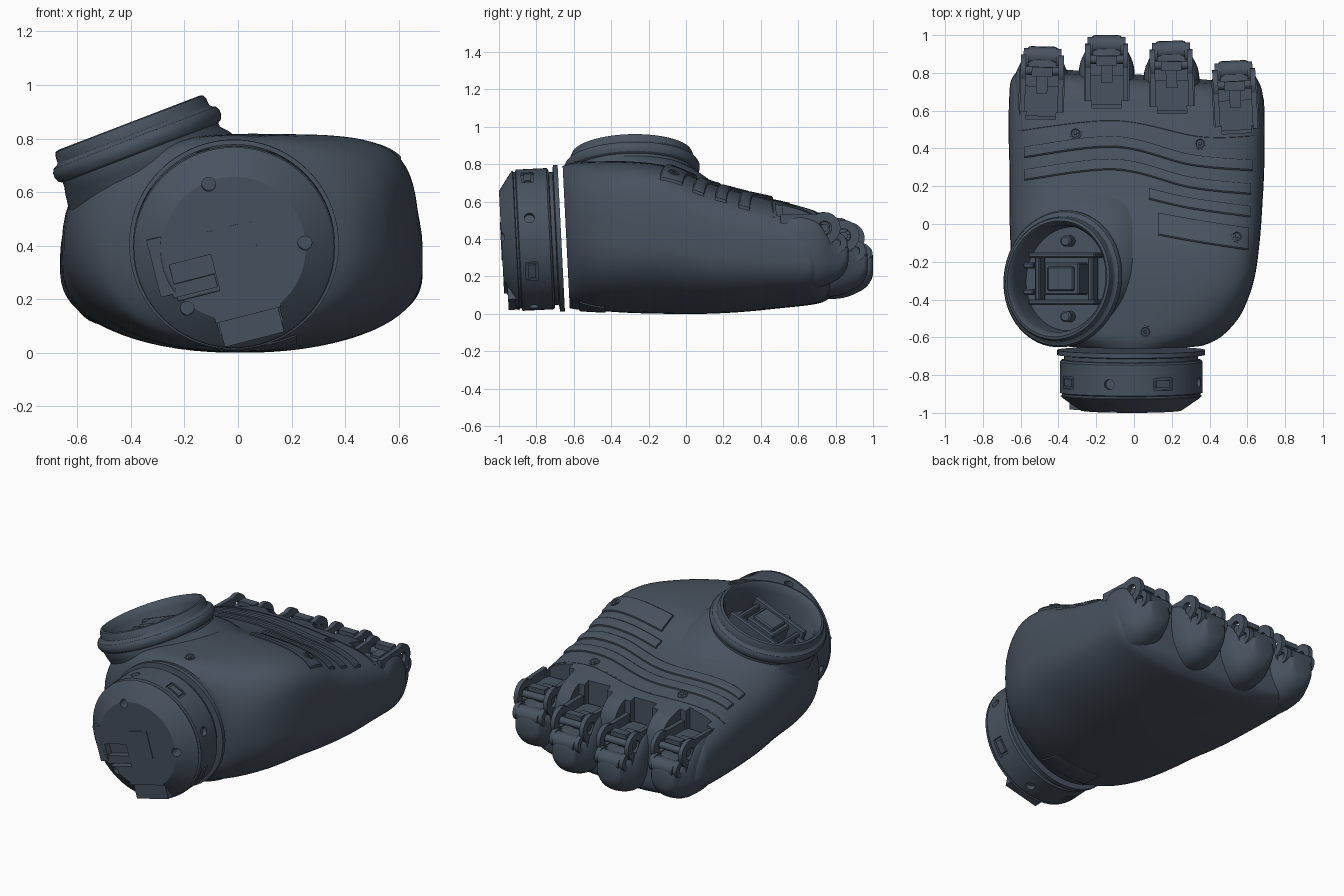
import bpy, bmesh, math
from mathutils import Vector, Matrix
from mathutils.bvhtree import BVHTree

if "Cube" in bpy.data.objects:
    bpy.data.objects.remove(bpy.data.objects["Cube"])

slate = bpy.data.materials.new("dark_slate")
slate.diffuse_color = (0.065, 0.085, 0.115, 1)
slate.use_nodes = True
slate.node_tree.nodes["Principled BSDF"].inputs["Base Color"].default_value = slate.diffuse_color


def finish(name, bm, mat=Matrix()):
    bm.transform(mat)
    bmesh.ops.recalc_face_normals(bm, faces=bm.faces)
    me = bpy.data.meshes.new(name)
    bm.to_mesh(me)
    bm.free()
    ob = bpy.data.objects.new(name, me)
    bpy.context.collection.objects.link(ob)
    me.materials.append(slate)
    return ob


def loft(bm, rings, closed=False):
    vs = [[bm.verts.new(p) for p in r] for r in rings]
    n = len(vs[0])
    pairs = list(zip(vs, vs[1:])) + ([(vs[-1], vs[0])] if closed else [])
    for a, b in pairs:
        for i in range(n):
            j = (i + 1) % n
            bm.faces.new((a[i], a[j], b[j], b[i]))
    if not closed:
        bm.faces.new(vs[0])
        bm.faces.new(vs[-1])
    return bm


def circle(r, z, n=48):
    return [(r * math.cos(2 * math.pi * i / n), r * math.sin(2 * math.pi * i / n), z) for i in range(n)]


def lathe(profile, n=48, closed=False):
    return loft(bmesh.new(), [circle(r, z, n) for r, z in profile], closed)


def add_box(bm, loc, size, mat=Matrix()):
    m = mat @ Matrix.Translation(loc) @ Matrix.Diagonal((*size, 1))
    bmesh.ops.create_cube(bm, size=1, matrix=m)


def add_cyl(bm, r, depth, mat):
    bmesh.ops.create_cone(bm, cap_ends=True, segments=24, radius1=r, radius2=r, depth=depth, matrix=mat)


def cut(obs, cutter):
    for ob in obs:
        m = ob.modifiers.new("cut", 'BOOLEAN')
        m.object, m.solver = cutter, 'EXACT'
        dg = bpy.context.evaluated_depsgraph_get()
        mesh = bpy.data.meshes.new_from_object(ob.evaluated_get(dg))
        ob.modifiers.clear()
        if len(mesh.polygons) > len(ob.data.polygons) * .5:  # keep the uncut part if the cut fails
            ob.data = mesh
    bpy.data.objects.remove(cutter)


def spline(table, t):
    # Catmull-Rom through table rows, first column is the key
    k = max(i for i in range(len(table) - 1) if i == 0 or table[i][0] <= t)
    p = [table[min(max(k + d, 0), len(table) - 1)] for d in (-1, 0, 1, 2)]
    f = (t - p[1][0]) / (p[2][0] - p[1][0])
    out = []
    for a, b, c, d in zip(*p):
        out.append(b + 0.5 * f * (c - a + f * (2 * a - 5 * b + 4 * c - d + f * (3 * (b - c) + d - a))))
    return out


def section(xl, xr, zb, zt, nl, nr, nb, n=72):
    cx, hx, cz, hz = (xl + xr) / 2, (xr - xl) / 2, (zb + zt) / 2, (zt - zb) / 2
    pts = []
    for i in range(n):
        a = 2 * math.pi * (i + 0.5) / n
        c, s = math.cos(a), math.sin(a)
        e = 2 / (nb if s < 0 else nr if c > 0 else nl)
        pts.append((cx + hx * math.copysign(abs(c) ** e, c), cz + hz * math.copysign(abs(s) ** e, s)))
    return pts


# Palm shell: y, left, right, bottom, top, roundness of top-left, top-right, bottom
SHELL = [(-.64, -.39, .37, .03, .79, 2, 2, 2), (-.615, -.46, .43, .025, .80, 2, 2.2, 2),
         (-.57, -.54, .49, .02, .81, 2.1, 2.7, 2.1), (-.47, -.60, .57, .015, .815, 2.2, 3.6, 2.2),
         (-.3, -.64, .635, .005, .815, 2.5, 5, 2.2), (-.1, -.655, .665, 0, .79, 2.7, 4.8, 2.2),
         (.1, -.66, .68, 0, .71, 3, 4.2, 2.3), (.3, -.66, .69, .01, .65, 3.4, 3.8, 2.4),
         (.5, -.665, .69, .03, .605, 3.5, 3.6, 2.5), (.66, -.66, .69, .05, .565, 3.5, 3.5, 2.6),
         (.72, -.65, .68, .07, .54, 3.2, 3.2, 2.6), (.765, -.61, .64, .11, .49, 3, 3, 2.6),
         (.78, -.52, .55, .17, .42, 3, 3, 2.6)]
rings = []
for a, b in zip(SHELL, SHELL[1:]):
    steps = 5 if b[0] - a[0] > .05 else 3
    for k in range(steps):
        rings.append(spline(SHELL, a[0] + (b[0] - a[0]) * k / steps))
rings.append(SHELL[-1])
pts = []
for y, *p in rings:
    front = min(max((y - .45) / .3, 0), 1)
    rear = min(max((-.3 - y) / .3, 0), 1)
    pts.append([(x, y - .05 * rear * (z - .4) - front * (.07 * x + .1 * (z - .3)), z) for x, z in section(*p)])
bm = loft(bmesh.new(), pts)
bmesh.ops.recalc_face_normals(bm, faces=bm.faces)
surface = BVHTree.FromBMesh(bm)
palm = finish("palm_shell", bm)


def hit(x, y, side=1):
    loc, nor, _, _ = surface.ray_cast(Vector((x, y, .42 + side * 2)), Vector((0, 0, -side)))
    return loc, nor


# Raised grip bands following the palm surface
def band(name, path, w, h=.016, side=1):
    rows, n = [], 40
    for i in range(n + 1):
        x, yc = spline(path, path[0][0] + (path[-1][0] - path[0][0]) * i / n)
        e = min(.008, w / 4)
        prof = [(-w / 2, -.015), (-w / 2, h * .6), (-w / 2 + e, h), (0, h), (w / 2 - e, h), (w / 2, h * .6), (w / 2, -.015), (0, -.015)]
        rows.append([(x, yc + d, hit(x, yc + d, side)[0].z + side * k) for d, k in prof])
    finish(name, loft(bmesh.new(), rows))


band("grip_band_upper", [(-.58, .38), (-.1, .435), (.3, .34), (.63, .31)], .06)
band("grip_band_lower", [(-.58, .26), (-.1, .315), (.3, .22), (.62, .185)], .06)
band("grip_band_short", [(.08, .16), (.3, .11), (.62, .065)], .06)
band("grip_pad", [(.13, -.0), (.35, -.04), (.61, -.08)], .12)
band("front_seam", [(-.62, .495), (-.1, .55), (.35, .465), (.64, .47)], .008, .004)
band("underside_plate", [(-.1, -.5), (.05, -.5), (.22, -.5)], .14, .008, -1)

# Screws
for i, (x, y) in enumerate([(-.31, .48), (.35, .425), (.54, -.07), (.06, -.57)]):
    loc, nor = hit(x, y)
    bm = lathe([(.032, -.02), (.032, .004), (.024, .006), (.02, .001), (.01, .001), (.008, .005)], 20)
    lift = .012 if i == 2 else 0
    finish(f"screw_{i + 1}", bm, Matrix.Translation(loc + nor * lift) @ nor.to_track_quat('Z', 'Y').to_matrix().to_4x4())

# Thumb socket: tilted oval mound, flange and rim around a cavity
SOCKET = Matrix.Translation((-.375, -.29, .775)) @ Matrix.Rotation(math.radians(-21), 4, 'Y')


def oval(s, h, off=(0, 0)):
    turn = Matrix.Rotation(math.radians(-17), 3, 'Z')
    out = []
    for x, y, _ in circle(1, 0, 64):
        v = turn @ Vector((x * .325 * s, y * .36 * s, 0))
        out.append((v.x + off[0], v.y + off[1], h))
    return out


bm = loft(bmesh.new(), [oval(1.22, -.33, (.04, .13)), oval(1.13, -.2, (.035, .1)), oval(1.05, -.12, (.02, .06)),
                        oval(1.0, -.075, (.01, .025)), oval(.95, -.045), oval(.95, -.03), oval(.99, -.022), oval(1.015, -.005),
                        oval(1.015, .015), oval(.99, .03), oval(.94, .038), oval(.925, .045), oval(.92, .07), oval(.90, .086),
                        oval(.86, .09), oval(.83, .08), oval(.79, .04), oval(.77, -.11)])
finish("thumb_socket", bm, SOCKET)
cut([palm], finish("cutter", loft(bmesh.new(), [oval(.8, -.12), oval(.8, .3)]), SOCKET))

# Mechanism inside the thumb socket
bm = bmesh.new()
for s in (-1, 1):
    add_box(bm, (0, s * .125, -.04), (.38, .03, .13))
    add_box(bm, (s * .15, 0, -.05), (.03, .24, .09))
    add_cyl(bm, .03, .08, Matrix.Translation((0, s * .2, -.07)))
    add_box(bm, (-.2, s * .07, -.05), (.06, .03, .1))
add_box(bm, (0, 0, -.045), (.2, .17, .14))
add_box(bm, (0, 0, .03), (.15, .13, .03))
bmesh.ops.bevel(bm, geom=bm.edges[:], offset=.008, segments=1, affect='EDGES')
finish("thumb_joint", bm, SOCKET)

# Finger knuckles: x, tip y, yaw in degrees
ACROSS = Matrix.Rotation(math.pi / 2, 4, 'Y')
for i, (x, tip, yaw) in enumerate([(-.483, .94, -1.5), (-.145, 1.0, 0), (.195, .97, 1), (.525, .865, 3)]):
    base = Matrix.Translation((x, tip, (1 - tip) * .4)) @ Matrix.Rotation(math.radians(yaw), 4, 'Z')
    name = f"finger_{i + 1}_"
    # rounded pad that wraps up around the knuckle
    pad = [(-.42, .12, .09, .42, 3, 3, 2), (-.3, .145, .08, .49, 3.5, 3.5, 2.2), (-.2, .148, .08, .48, 3.5, 3.5, 2.2),
           (-.14, .138, .09, .44, 3.5, 3.5, 2.2), (-.09, .115, .11, .38, 3, 3, 2.2), (-.04, .093, .14, .35, 3, 3, 2.3),
           (-.01, .08, .18, .335, 3, 3, 2.3), (0, .062, .21, .31, 2.5, 2.5, 2.3)]
    rows = []
    for k in range(29):
        y, w, *p = spline(pad, -.42 * (1 - k / 28) ** 1.5)
        rows.append([(px, y, pz) for px, pz in section(-w, w, *p, n=36)])
    pad_ob = finish(name + "pad", loft(bmesh.new(), rows), base)
    # pocket cut through palm and pad
    bm = bmesh.new()
    add_box(bm, (0, -.17, .55), (.236, .43, .37))
    bmesh.ops.bevel(bm, geom=[e for e in bm.edges if abs(e.verts[0].co.z - e.verts[1].co.z) > .1],
                    offset=.04, segments=4, affect='EDGES')
    cut([palm, pad_ob], finish("cutter", bm, base))
    # side ears with pivot holes
    bm = bmesh.new()
    for s in (-1, 1):
        for y, z, r, h, off in ((-.13, .405, .085, .038, .1), (-.065, .325, .055, .022, .086)):
            t = lathe([(r, -.014), (r, .014), (h, .014), (h, -.014)], 28, closed=True)
            t.transform(Matrix.Translation((s * off, y, z)) @ ACROSS)
            me = bpy.data.meshes.new("tmp")
            t.to_mesh(me)
            t.free()
            bm.from_mesh(me)
            bpy.data.meshes.remove(me)
        add_box(bm, (s * .1, -.27, .425), (.028, .19, .11))
        add_box(bm, (s * .1, -.16, .335), (.028, .14, .07))
    finish(name + "ears", bm, base)
    # cross pieces and hinge
    bm = bmesh.new()
    add_box(bm, (0, -.29, .39), (.18, .16, .07))
    add_box(bm, (0, -.2, .39), (.06, .1, .1))
    add_box(bm, (0, -.135, .455), (.11, .05, .03))
    add_cyl(bm, .022, .2, Matrix.Translation((0, -.13, .405)) @ ACROSS)
    add_cyl(bm, .05, .145, Matrix.Translation((0, -.052, .32)) @ ACROSS)
    finish(name + "hinge", bm, base)

# Wrist coupling, lathed around the forearm axis (local z points into the palm)
WRIST = Matrix.Translation((-.015, -.667, .405)) @ Matrix.Rotation(.05, 4, 'X') @ Matrix.Rotation(-math.pi / 2, 4, 'X')
bm = lathe([(.36, 0), (.392, 0), (.392, -.025), (.355, -.03), (.355, -.05), (.37, -.052), (.378, -.062), (.378, -.225),
            (.366, -.23), (.366, -.24), (.375, -.243), (.362, -.255), (.268, -.32)], 72)
wrist = finish("wrist_coupling", bm, WRIST)

# Alternating slots and holes around the wrist
bm, inserts = bmesh.new(), bmesh.new()
for k in range(8):
    m = Matrix.Rotation(math.radians(-18 - 45 * k), 4, 'Z') @ Matrix.Translation((.378, 0, -.165))
    if k % 2:
        add_box(bm, (0, 0, 0), (.04, .11, .065), m)
        add_box(inserts, (-.012, 0, 0), (.018, .08, .04), m)
    else:
        add_cyl(bm, .027, .06, m @ ACROSS)
cut([wrist], finish("cutter", bm, WRIST))
finish("wrist_slot_inserts", inserts, WRIST)

# Connector recess, pin holes and lower clip on the wrist end (local y points down)
TURN = Matrix.Rotation(-.25, 4, 'Z')
for x, y in ((-.095, -.24), (.265, -.02), (-.175, .225)):
    bm = bmesh.new()
    add_cyl(bm, .026, .12, Matrix.Translation((x, y, -.3)))
    cut([wrist], finish("cutter", bm, WRIST))
for loc, size in (((-.17, .07, -.31), (.16, .14, .07)), ((-.01, .3, -.31), (.24, .14, .06))):
    bm = bmesh.new()
    add_box(bm, loc, size, TURN)
    cut([wrist], finish("cutter", bm, WRIST))
bm = bmesh.new()
add_box(bm, (-.28, .0, -.28), (.06, .22, .07), TURN)
add_box(bm, (-.18, .1, -.29), (.17, .05, .05), TURN)
finish("wrist_connector", bm, WRIST)
bm = bmesh.new()
add_box(bm, (0, 0, -.32), (.17, .17, .007), TURN)
finish("wrist_centre_plate", bm, WRIST)
bm = bmesh.new()
add_box(bm, (-.01, .3, -.275), (.23, .1, .05), TURN)
add_box(bm, (-.01, .24, -.295), (.25, .03, .05), TURN)
finish("wrist_clip", bm, WRIST)

# Smooth shading with sharp creases
for ob in bpy.context.scene.objects:
    ob.select_set(True)
    bpy.context.view_layer.objects.active = ob
bpy.ops.object.shade_smooth_by_angle(angle=math.radians(32))
